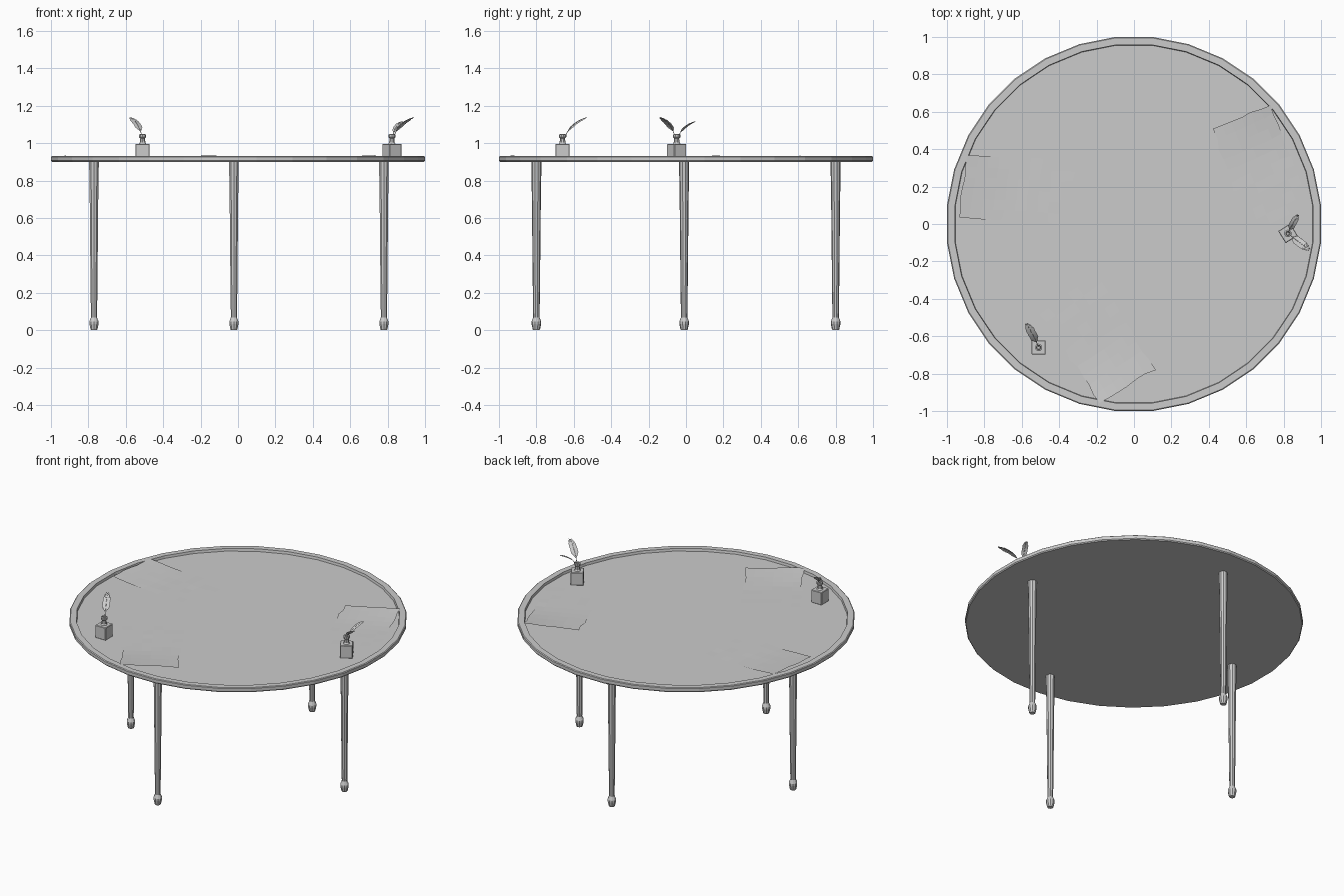
import bpy, bmesh, math, random
from mathutils import Vector, Matrix

if "Cube" in bpy.data.objects:
    bpy.data.objects.remove(bpy.data.objects["Cube"])

random.seed(4)


def finish(name, bm, mat=None):
    me = bpy.data.meshes.new(name)
    bm.to_mesh(me)
    bm.free()
    ob = bpy.data.objects.new(name, me)
    bpy.context.collection.objects.link(ob)
    if mat:
        ob.matrix_world = mat
    return ob


def lathe(name, profile, sides, loc=(0, 0, 0)):
    """Flat-faced turned part from (radius, z) points, half-step rotated."""
    bm = bmesh.new()
    rings = []
    for r, z in profile:
        rings.append([bm.verts.new((r * math.cos(2 * math.pi * (i + .5) / sides),
                                    r * math.sin(2 * math.pi * (i + .5) / sides), z))
                      for i in range(sides)])
    for a, b in zip(rings, rings[1:]):
        for i in range(sides):
            j = (i + 1) % sides
            bm.faces.new((a[i], a[j], b[j], b[i]))
    bm.faces.new(rings[0][::-1])
    bm.faces.new(rings[-1])
    bmesh.ops.recalc_face_normals(bm, faces=bm.faces)
    return finish(name, bm, Matrix.Translation(loc))


# Round top with a raised rim
R = 1 / math.cos(math.pi / 32)
lathe("table_top", [(R * .995, .90), (R, .906), (R, .926), (R * .995, .93),
                    (.963, .93), (.96, .914)], 32)

# Four tapered legs with turned feet
leg = [(.017, 0), (.02, .006), (.026, .034), (.026, .046), (.017, .068),
       (.019, .20), (.024, .70), (.027, .88), (.027, .905)]
for side, x, y in (("left", -.77, -.01), ("right", .78, -.01),
                   ("front", -.022, -.80), ("back", -.022, .80)):
    lathe(side + "_leg", leg, 10, (x, y, 0))


# Square ink bottles with a round neck and lip
def ink_bottle(name, x, y, turn):
    bm = bmesh.new()
    bmesh.ops.create_cube(bm, size=1, matrix=Matrix.Diagonal((.076, .076, .083, 1)))
    bmesh.ops.bevel(bm, geom=bm.edges[:], offset=.003, segments=1, affect='EDGES')
    finish(name + "_body", bm, Matrix.Translation((x, y, .9545)) @ Matrix.Rotation(turn, 4, 'Z'))
    lathe(name + "_neck", [(.021, .994), (.016, 1.003), (.013, 1.025), (.02, 1.032),
                           (.02, 1.045), (.012, 1.048), (.009, 1.02)], 10, (x, y, 0))


ink_bottle("left_ink_bottle", -.51, -.66, 0)
ink_bottle("right_ink_bottle", .823, -.05, math.radians(32))


# Curved quills: thin shaft plus rows of swept barbs
def quill(name, p0, p1, p2, width=.023, n=16):
    p0, p1, p2 = Vector(p0), Vector(p1), Vector(p2)

    def at(t):
        return p0 * (1 - t) ** 2 + p1 * 2 * t * (1 - t) + p2 * t * t

    side = (p2 - p0).cross(Vector((0, 0, 1))).normalized()
    bm = bmesh.new()
    for i in range(n):
        t0 = .38 + .60 * i / n
        t1 = t0 + .60 / n
        k = (i + .7) / n
        w = width * min(1, (4 * k) ** .6) * min(1, (3.2 * (1 - k) + .12) ** .6)
        a, b = at(t0), at(t1)
        sweep = (b - a) * .9
        for s in (-1, 1):
            droop = Vector((0, 0, -.12 * w))
            q = [a, b, b + side * s * w * .92 + sweep + droop, a + side * s * w + sweep + droop]
            bm.faces.new([bm.verts.new(v) for v in (q if s < 0 else q[::-1])])
    finish(name + "_vane", bm)
    cu = bpy.data.curves.new(name + "_shaft", 'CURVE')
    cu.dimensions = '3D'
    cu.bevel_depth = .0025
    cu.bevel_resolution = 0
    sp = cu.splines.new('POLY')
    sp.points.add(12)
    for i, p in enumerate(sp.points):
        p.co = (*at(i / 12), 1)
        p.radius = 1 - .7 * i / 12
    bpy.context.collection.objects.link(bpy.data.objects.new(name + "_shaft", cu))


quill("left_quill", (-.508, -.665, .99), (-.515, -.635, 1.10), (-.575, -.532, 1.138))
quill("right_quill_a", (.82, -.048, .99), (.84, -.065, 1.10), (.938, -.138, 1.138))
quill("right_quill_b", (.82, -.055, .99), (.828, -.035, 1.09), (.877, .05, 1.117), .018)


# Loose paper sheets: inner two corners, then outer two, lifting onto the rim
def paper(name, a, b, c, d, lift_c, lift_d):
    a, b, c, d = (Vector((*p, 0)) for p in (a, b, c, d))
    nu, nv = 6, 10
    bm = bmesh.new()
    grid = []
    for j in range(nv + 1):
        v = j / nv
        row = []
        for i in range(nu + 1):
            u = i / nu
            p = a.lerp(b, u).lerp(d.lerp(c, u), v)
            if i in (0, nu) or j in (0, nv):
                p += Vector((random.uniform(-.007, .007), random.uniform(-.007, .007), 0))
            w = max(0, (v - .55) / .45)
            p.z = .9165 + w ** 1.5 * (lift_d * (1 - u) + lift_c * u) + random.uniform(0, .001)
            row.append(bm.verts.new(p))
        grid.append(row)
    for r, s in zip(grid, grid[1:]):
        for i in range(nu):
            bm.faces.new((r[i], s[i], s[i + 1], r[i + 1]))
    bmesh.ops.recalc_face_normals(bm, faces=bm.faces)
    if sum(f.normal.z for f in bm.faces) < 0:
        bmesh.ops.reverse_faces(bm, faces=bm.faces)
    finish(name, bm)


paper("front_paper", (-.50, -.48), (-.20, -.26), (.11, -.78), (-.18, -.955), .006, .018)
paper("right_paper", (.62, -.055), (.94, .10), (.725, .64), (.42, .51), .018, .006)
paper("left_paper", (-.345, -.005), (-.32, .34), (-.89, .36), (-.94, .03), .015, .015)
